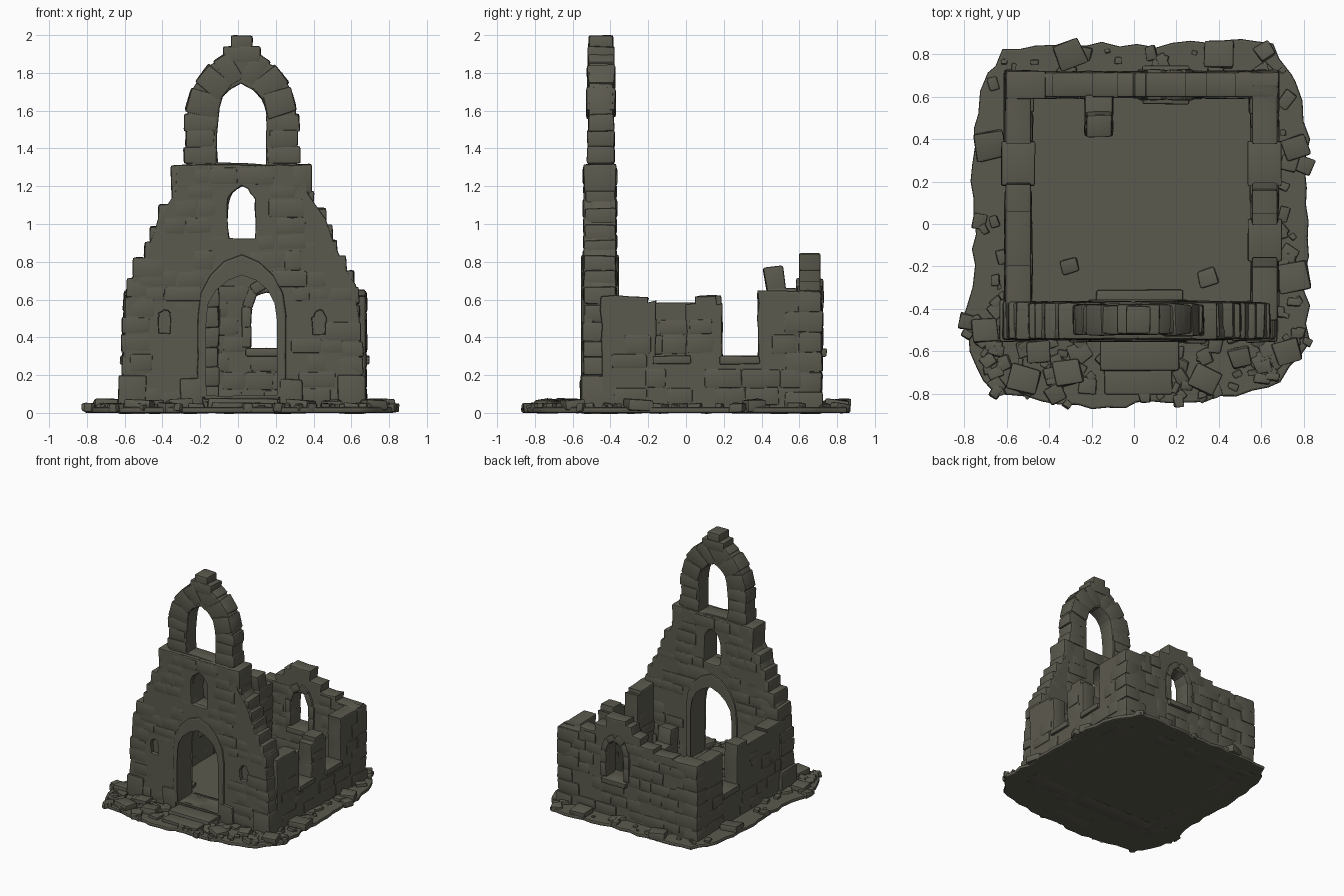
import bpy, bmesh, math, random
from mathutils import Matrix, Vector

random.seed(4)
if "Cube" in bpy.data.objects:
    bpy.data.objects.remove(bpy.data.objects["Cube"])

# One weathered stone colour
stone_mat = bpy.data.materials.new("weathered_stone")
stone_mat.use_nodes = True
COLOUR = (0.105, 0.101, 0.076, 1)
stone_mat.diffuse_color = COLOUR
bsdf = stone_mat.node_tree.nodes["Principled BSDF"]
bsdf.inputs["Base Color"].default_value = COLOUR
bsdf.inputs["Roughness"].default_value = 0.9

CX = 0.02  # centre line of the gable
made = []


def jit(a):
    return random.uniform(-a, a)


def link(name, mesh):
    obj = bpy.data.objects.new(name, mesh)
    bpy.context.collection.objects.link(obj)
    mesh.materials.clear()
    mesh.materials.append(stone_mat)
    made.append(obj)
    return obj


def facing(axis, at):
    """Frame for a wall profile: u along the wall, v up, w through it."""
    if axis == "x":
        return Matrix(((1, 0, 0, 0), (0, 0, -1, at), (0, 1, 0, 0), (0, 0, 0, 1)))
    return Matrix(((0, 0, 1, at), (1, 0, 0, 0), (0, 1, 0, 0), (0, 0, 0, 1)))


def roughen(loop, step=0.08, amp=0.006):
    out = []
    for a, b in zip(loop, loop[1:] + loop[:1]):
        n = max(1, round(math.dist(a, b) / step))
        out += [(a[0] + (b[0] - a[0]) * i / n + jit(amp),
                 a[1] + (b[1] - a[1]) * i / n + jit(amp)) for i in range(n)]
    return out


def slab(name, loops, thick, frame, bevel=0.01, amp=0.006):
    """Filled outline with holes, extruded with softened edges."""
    cu = bpy.data.curves.new(name, "CURVE")
    cu.dimensions, cu.fill_mode = "2D", "BOTH"
    cu.extrude, cu.bevel_depth, cu.offset = thick / 2 - bevel, bevel, -bevel
    cu.bevel_resolution = 1
    for loop in loops:
        pts = roughen(loop, amp=amp)
        sp = cu.splines.new("POLY")
        sp.points.add(len(pts) - 1)
        for p, q in zip(sp.points, pts):
            p.co = (q[0], q[1], 0, 1)
        sp.use_cyclic_u = True
    tmp = bpy.data.objects.new(name + "_outline", cu)
    bpy.context.collection.objects.link(tmp)
    dg = bpy.context.evaluated_depsgraph_get()
    mesh = bpy.data.meshes.new_from_object(tmp.evaluated_get(dg))
    bpy.data.objects.remove(tmp)
    mesh.transform(frame)
    return link(name, mesh)


def stones(name, items, frame=Matrix(), wobble=0.06):
    """Many chipped blocks in one object: (centre, size, rotation matrix)."""
    bm = bmesh.new()
    for centre, size, rot in items:
        m = Matrix.Translation(centre) @ rot.to_4x4() @ Matrix.Diagonal((*size, 1))
        vs = bmesh.ops.create_cube(bm, size=1, matrix=m)["verts"]
        small = min(size)
        for v in vs:
            v.co += Vector((jit(1), jit(1), jit(1))) * small * wobble
        edges = list({e for v in vs for e in v.link_edges})
        bmesh.ops.bevel(bm, geom=edges, offset=min(0.014, small * 0.22),
                        segments=2, profile=0.6, affect="EDGES")
    bmesh.ops.transform(bm, matrix=frame, verts=bm.verts)
    mesh = bpy.data.meshes.new(name)
    bm.to_mesh(mesh)
    bm.free()
    return link(name, mesh)


def inside(p, loops):
    hit = False
    for loop in loops:
        for a, b in zip(loop, loop[1:] + loop[:1]):
            if (a[1] > p[1]) != (b[1] > p[1]):
                if p[0] < a[0] + (b[0] - a[0]) * (p[1] - a[1]) / (b[1] - a[1]):
                    hit = not hit
    return hit


UPRIGHT = Matrix.Identity(3)


def courses(name, loops, thick, frame, top, proud=0.014):
    """Rows of random stones standing slightly proud of a wall core."""
    items, v = [], 0.04
    while v < top:
        h, u = random.uniform(0.075, 0.11), -0.7 + jit(0.05)
        while u < 0.75:
            w = random.uniform(0.09, 0.21)
            spots = [(u + w * i / 4, v + h * j / 2) for i in range(5) for j in range(3)]
            if random.random() < 0.8 and all(inside(s, loops) for s in spots):
                items.append(((u + w / 2, v + h / 2, 0),
                              (w, h, thick + random.uniform(0, proud)), UPRIGHT))
            u += w
        v += h
    stones(name, items, frame, 0.03)


def lancet(c, hw, z0, spring, apex):
    """Pointed arch outline."""
    rise = apex - spring
    side = [(hw, 0), (hw * 0.93, 0.35), (hw * 0.72, 0.66), (hw * 0.4, 0.88)]
    return ([(c - hw, z0), (c + hw, z0)] + [(c + x, spring + rise * t) for x, t in side]
            + [(c, apex)] + [(c - x, spring + rise * t) for x, t in reversed(side)])


def arch_stones(c, path, across, thick, step):
    """Blocks set along a half path, on both sides of centre c."""
    items = []
    for a, b in zip(path, path[1:]):
        n = max(1, round(math.dist(a, b) / step))
        for i in range(n):
            t = (i + 0.5) / n
            x, z = a[0] + (b[0] - a[0]) * t, a[1] + (b[1] - a[1]) * t
            for s in (-1, 1):
                ang = math.atan2(b[1] - a[1], s * (b[0] - a[0])) - math.pi / 2
                items.append(((c + s * x, z, 0),
                              (across + jit(across * 0.1), math.dist(a, b) / n * 1.06, thick + jit(0.01)),
                              Matrix.Rotation(ang, 3, "Z")))
    return items


def box(x0, x1, y0, y1, z0, z1):
    return (((x0 + x1) / 2, (y0 + y1) / 2, (z0 + z1) / 2), (x1 - x0, y1 - y0, z1 - z0), UPRIGHT)


# Front gable: core, thin face layer with niches, courses and edge stones
front = facing("x", -0.455)
half = [(0.64, 0), (0.63, 0.2), (0.62, 0.5), (0.6, 0.68), (0.51, 0.84),
        (0.44, 1.03), (0.35, 1.16), (0.35, 1.31)]
gable = [(CX + x, z) for x, z in half] + [(CX - x, z) for x, z in reversed(half)]
door = lancet(CX, 0.205, 0.08, 0.5, 0.74)
window = lancet(CX, 0.07, 0.92, 1.1, 1.2)
niches = [lancet(CX + s * 0.41, 0.033, 0.42, 0.5, 0.54) for s in (-1, 1)]
slab("front_wall", [gable, door, window], 0.14, facing("x", -0.44))
slab("front_wall_face", [gable, door, window] + niches, 0.05, facing("x", -0.517), 0.008)
courses("front_wall_stones", [gable, door, window] + niches, 0.172, front, 1.3)


def half_width(z):
    for a, b in zip(half, half[1:]):
        if a[1] <= z <= b[1]:
            return a[0] + (b[0] - a[0]) * (z - a[1]) / (b[1] - a[1])
    return half[-1][0]


edge = []
for s in (-1, 1):
    z = 0.2
    while z < 1.14:
        h = random.uniform(0.08, 0.12)
        w = random.uniform(0.11, 0.2)
        hw = half_width(z + h / 2) + 0.015 + jit(0.008)
        edge.append(((CX + s * (hw - w / 2), z + h / 2, 0), (w, h, 0.185 - 0.02 * z + jit(0.006)), UPRIGHT))
        z += h
    edge.append(((CX + s * 0.32, 1.24, 0), (0.11, 0.15, 0.17), UPRIGHT))
    edge.append(((CX + s * 0.58, 0.1, 0), (0.15, 0.2, 0.2), UPRIGHT))
    edge.append(((CX + s * 0.265, 0.09, 0.01), (0.12, 0.18, 0.19), UPRIGHT))
    edge.append(((CX + s * 0.13, 1.285, 0), (0.26, 0.06, 0.17), UPRIGHT))
stones("front_edge_stones", edge, front, 0.05)

# Door surround
slab("door_surround", [lancet(CX, 0.235, 0.08, 0.52, 0.84), lancet(CX, 0.2, 0.07, 0.5, 0.74)],
     0.2, front, 0.012, 0.003)

# Bell arch with its keystone
belfry = facing("x", -0.45)
slab("bell_arch", [lancet(CX, 0.29, 1.3, 1.58, 1.92), lancet(CX, 0.13, 1.32, 1.54, 1.74)], 0.13, belfry)
path = [(0.222, 1.32), (0.218, 1.58), (0.185, 1.7), (0.11, 1.79), (0.03, 1.84)]
ring = arch_stones(CX, path, 0.165, 0.145, 0.09)
ring += [((CX, 1.9, 0), (0.2, 0.08, 0.14), UPRIGHT), ((CX, 1.955, 0), (0.12, 0.09, 0.13), UPRIGHT)]
stones("bell_arch_stones", ring, belfry, 0.05)

# Back wall with one arched window and a broken stepped top
back = facing("x", 0.655)
steps = [(-0.6, 0.64), (-0.38, 0.64), (-0.38, 0.65), (-0.2, 0.65), (-0.2, 0.68), (-0.08, 0.68),
         (-0.08, 0.74), (0.0, 0.74), (0.0, 0.81), (0.06, 0.81), (0.06, 0.84), (0.24, 0.84),
         (0.24, 0.76), (0.34, 0.76), (0.34, 0.69), (0.48, 0.69), (0.48, 0.65), (0.67, 0.65)]
back_loops = [[(0.67, 0), (-0.6, 0)] + steps, lancet(0.15, 0.08, 0.34, 0.55, 0.64)]
slab("back_wall", back_loops, 0.115, back)
courses("back_wall_stones", back_loops, 0.12, back, 0.8)
stones("back_window_stones",
       arch_stones(0.15, [(0.105, 0.35), (0.105, 0.56), (0.07, 0.65), (0.01, 0.69)], 0.055, 0.14, 0.1)
       + [((0.15, 0.32, 0), (0.22, 0.045, 0.18), UPRIGHT)], back)

# Side walls, broken down to sills where the windows were
right = [[(-0.45, 0), (0.66, 0), (0.66, 0.65), (0.38, 0.65), (0.38, 0.28), (0.19, 0.28), (0.19, 0.58),
          (0.16, 0.58), (0.16, 0.62), (0.05, 0.62), (0.05, 0.58), (0.0, 0.58), (0.0, 0.28),
          (-0.16, 0.28), (-0.16, 0.59), (-0.2, 0.59), (-0.2, 0.62), (-0.45, 0.62)]]
left = [[(-0.45, 0), (0.66, 0), (0.66, 0.64), (0.38, 0.64), (0.38, 0.28), (0.19, 0.28),
         (0.19, 0.62), (0.06, 0.62), (0.06, 0.58), (-0.2, 0.58), (-0.2, 0.61), (-0.45, 0.61)]]
for name, loops, at in (("right", right, 0.615), ("left", left, -0.545)):
    frame = facing("y", at)
    slab(name + "_wall", loops, 0.12, frame)
    courses(name + "_wall_stones", loops, 0.125, frame, 0.62)
    sills = [((0.285, 0.28, 0), (0.21, 0.045, 0.16), UPRIGHT)]
    if name == "right":
        sills.append(((-0.075, 0.28, 0), (0.2, 0.045, 0.16), UPRIGHT))
    stones(name + "_sills", sills, frame)

# Back corner quoins, alternating long and short
quoins = []
for x, s in ((-0.61, 1), (0.68, -1)):
    for i in range(6):
        lx, ly = (0.2, 0.13) if i % 2 else (0.135, 0.2)
        quoins.append(((x + s * lx / 2, 0.722 - ly / 2, 0.055 + i * 0.107), (lx, ly, 0.11), UPRIGHT))
stones("corner_quoins", quoins)

# Broken inner pier against the back wall
pier = [box(-0.23, -0.1, 0.42 + jit(0.008), 0.61, 0.03 + i * 0.105, 0.137 + i * 0.105) for i in range(6)]
pier.append((((-0.165, 0.47, 0.7)), (0.125, 0.1, 0.15), Matrix.Rotation(0.15, 3, "X")))
stones("inner_pier", pier)

# Ground plate, floor and door steps
outline = [(-0.75, 0.45), (-0.7, 0.7), (-0.61, 0.81), (-0.3, 0.85), (0.1, 0.84), (0.42, 0.87), (0.66, 0.84),
           (0.77, 0.66), (0.82, 0.4), (0.81, -0.3), (0.83, -0.55), (0.7, -0.74), (0.4, -0.82), (-0.2, -0.87),
           (-0.66, -0.8), (-0.77, -0.6), (-0.81, -0.47), (-0.75, -0.2), (-0.76, 0.2)]
slab("ground", [outline], 0.03, Matrix.Translation((0, 0, 0.015)), 0.01, 0.014)
slab("floor", [[(-0.52, -0.42), (0.6, -0.42), (0.6, 0.64), (-0.52, 0.64)]], 0.05,
     Matrix.Translation((0, 0, 0.025)))
stones("door_steps", [box(-0.16, 0.21, -0.69, -0.53, 0, 0.075), box(-0.14, 0.18, -0.8, -0.67, 0, 0.055),
                      box(-0.18, 0.23, -0.4, -0.31, 0.02, 0.08)])

# Fallen rubble: named large stones, then scattered small ones
big = [(-0.3, 0.8, 0.13), (0.4, 0.8, 0.14), (-0.68, 0.37, 0.14), (0.76, 0.36, 0.12), (0.75, -0.25, 0.15),
       (-0.52, -0.73, 0.14), (-0.31, -0.7, 0.13), (0.33, -0.73, 0.13), (-0.7, -0.5, 0.12), (0.72, -0.6, 0.12),
       (-0.3, -0.2, 0.08), (0.35, -0.25, 0.09), (-0.45, -0.6, 0.11), (0.5, -0.63, 0.1)]
rubble = [((x, y, 0.04), (d, d * 0.9, 0.06), Matrix.Rotation(jit(0.5), 3, "Z") @ Matrix.Rotation(jit(0.12), 3, "X"))
          for x, y, d in big]
while len(rubble) < 190:
    x, y = random.uniform(-0.8, 0.82), random.uniform(-0.85, 0.85)
    on_apron = inside((x, y), [outline]) and not (-0.6 < x < 0.67 and -0.53 < y < 0.71)
    if on_apron and (y < -0.4 or random.random() < 0.4):
        d = random.uniform(0.025, 0.085)
        rubble.append(((x, y, 0.028), (d, d * random.uniform(0.6, 1), min(0.045, d * 0.9)),
                       Matrix.Rotation(jit(1.5), 3, "Z") @ Matrix.Rotation(jit(0.2), 3, "X")))
stones("rubble", rubble, wobble=0.12)

# Smooth shading with sharp creases kept
bpy.ops.object.select_all(action="DESELECT")
for obj in made:
    obj.select_set(True)
bpy.context.view_layer.objects.active = made[0]
bpy.ops.object.shade_smooth_by_angle(angle=math.radians(40))
